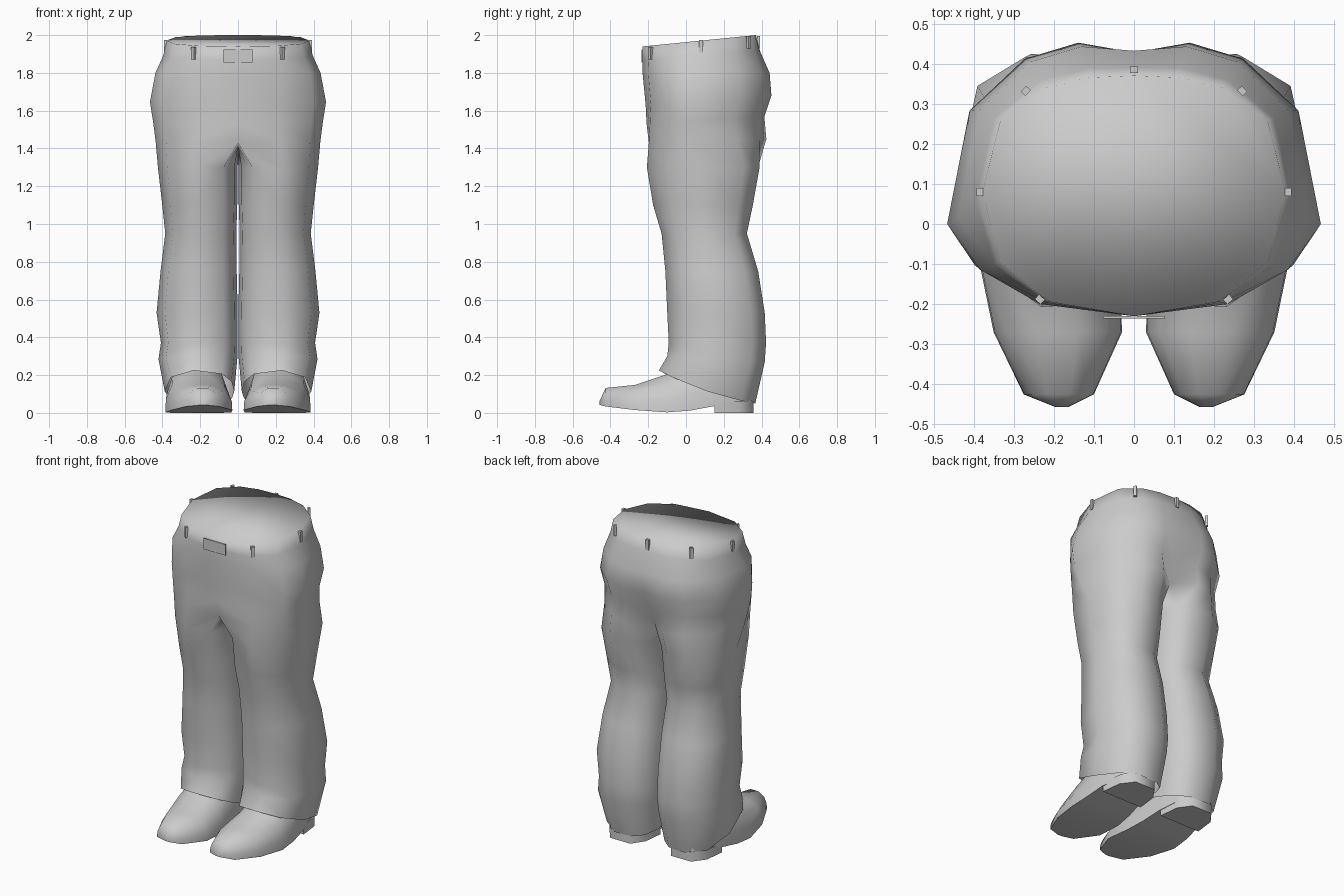
import bpy, bmesh
from math import sin, cos, radians, atan2
from mathutils import Matrix

if "Cube" in bpy.data.objects:
    bpy.data.objects.remove(bpy.data.objects["Cube"])


def spow(v, p):
    return abs(v) ** p * (1 if v >= 0 else -1)


def finish(name, bm, mirror=True, angle=None):
    bmesh.ops.recalc_face_normals(bm, faces=bm.faces)
    me = bpy.data.meshes.new(name)
    bm.to_mesh(me)
    bm.free()
    ob = bpy.data.objects.new(name, me)
    bpy.context.collection.objects.link(ob)
    for p in me.polygons:
        p.use_smooth = angle is None
    if angle is not None:
        bpy.context.view_layer.objects.active = ob
        ob.select_set(True)
        bpy.ops.object.shade_smooth_by_angle(angle=radians(angle))
        ob.select_set(False)
    if mirror:
        m = ob.modifiers.new("Mirror", 'MIRROR')
        m.use_clip = True
        m.merge_threshold = 0.0005
    return ob


def bridge(bm, a, b, closed):
    n = len(a)
    for i in range(n if closed else n - 1):
        j = (i + 1) % n
        bm.faces.new((a[i], a[j], b[j], b[i]))


# Trousers: half of the seat, then one leg, mirrored
bm = bmesh.new()
SEAT_ANGLES = (-90, -60, -30, 0, 32, 60, 78, 90)
# front z, back z, half width, front y, back y, widest y, front power, front centre, back centre
SEAT = [
    (1.94, 2.00, .378, -.23, .37, .08, .85, 1, 1),
    (1.87, 1.92, .395, -.23, .395, .06, .85, 1, .99),
    (1.80, 1.80, .437, -.23, .45, .02, .9, 1, .96),
    (1.63, 1.68, .466, -.218, .46, .0, 1.1, .98, .93),
    (1.53, 1.57, .450, -.222, .422, .0, 1.05, .94, .88),
    (1.43, 1.45, .436, -.230, .432, .03, .95, .84, .75),
]
rings = []
for zf, zb, w, yf, yb, ym, pf, cf, cb in SEAT:
    ring = []
    for a in SEAT_ANGLES:
        c, s = cos(radians(a)), sin(radians(a))
        p = pf if a < 0 else .77
        y = ym + spow(s, p) * ((yb - ym) if s > 0 else (ym - yf))
        y *= {-90: cf, 90: cb}.get(a, 1)
        t = (y - yf) / (yb - yf)
        x = 0 if abs(a) == 90 else w * abs(c) ** p
        ring.append(bm.verts.new((x, y, zf + (zb - zf) * t)))
    rings.append(ring)
for a, b in zip(rings, rings[1:]):
    bridge(bm, a, b, False)
bm.faces.new(rings[0])

# Crotch saddle closes the last seat ring into a leg ring
saddle = [bm.verts.new((0, y, z)) for y, z in ((.19, 1.42), (.07, 1.405), (-.06, 1.41))]
prev = rings[-1] + saddle
LEG_ANGLES = (-125, -85, -40, 0, 40, 80, 108, 133, 157, 180, 206)
# z, inner x, outer x, front y, back y, outer front power
LEG = [
    (1.30, .0015, .424, -.208, .393, 1),
    (1.10, .004, .401, -.175, .357, .95),
    (.95, .009, .385, -.13, .325, .85),
    (.75, .007, .410, -.11, .385, .85),
    (.53, .0015, .431, -.10, .42, .85),
    (.37, .0015, .408, -.092, .427, .8),
    (.27, .004, .421, -.10, .42, .78),
    (.10, .020, .388, -.145, .37, .75),
]
for k, (z, xi, xo, yf, yb, pf) in enumerate(LEG):
    ring = []
    for a in LEG_ANGLES:
        p = pf if -90 < a < 0 else .78
        c, s = spow(cos(radians(a)), p), spow(sin(radians(a)), p)
        y = (yf + yb) / 2 + s * (yb - yf) / 2
        t = (y - yf) / (yb - yf)
        if k == len(LEG) - 1:
            zz = .225 - .27 * t + .095 * t * t      # slanted hem
        elif k == len(LEG) - 2:
            zz = z + .03 - .03 * t
        else:
            zz = z
        ring.append(bm.verts.new(((xi + xo) / 2 + c * (xo - xi) / 2, y, zz)))
    bridge(bm, prev, ring, True)
    prev = ring
finish("trousers", bm)

# Shoe: sections along y (y, inner x, outer x, bottom z, top z)
SHOE = [
    (-.457, .165, .195, .042, .065),
    (-.425, .10, .275, .034, .132),
    (-.27, .03, .35, .015, .148),
    (-.10, .035, .385, .003, .205),
    (.02, .05, .38, .012, .27),
    (.15, .07, .365, .036, .30),
    (.28, .09, .335, .042, .30),
    (.35, .14, .29, .042, .28),
]
SECTION = ((-1, 0), (-.98, .35), (-.78, .75), (-.32, 1), (.32, 1), (.78, .75), (.98, .35), (1, 0))
bm = bmesh.new()
prev = None
for y, xi, xo, zb, zt in SHOE:
    ring = [bm.verts.new(((xi + xo) / 2 + u * (xo - xi) / 2, y, zb + v * (zt - zb))) for u, v in SECTION]
    if prev:
        bridge(bm, prev, ring, True)
    else:
        bm.faces.new(ring)
    prev = ring
bm.faces.new(prev)
finish("shoes", bm, angle=75)

# Heel block
bm = bmesh.new()
outline = ((.075, .15), (.36, .15), (.345, .28), (.285, .358), (.145, .358), (.09, .28))
low, high = [[bm.verts.new((x, y, z)) for x, y in outline] for z in (0, .06)]
bridge(bm, low, high, True)
bm.faces.new(low)
bm.faces.new(high)
finish("heels", bm, angle=60)


def box(name, loc, size, turn=0, mirror=False):
    b = bmesh.new()
    bmesh.ops.create_cube(b, size=1, matrix=Matrix.Translation(loc)
                          @ Matrix.Rotation(turn, 4, 'Z') @ Matrix.Diagonal((*size, 1)))
    return finish(name, b, mirror, angle=30)


# Belt loops
for name, x, y, z in (("front_belt_loop", .235, -.188, 1.905),
                      ("side_belt_loop", .385, .08, 1.94),
                      ("back_side_belt_loop", .27, .332, 1.962),
                      ("back_belt_loop", 0, .385, 1.962)):
    turn = atan2(y - .08, x) + radians(90) if x else 0
    box(name, (x, y, z), (.02, .016, .066), turn, x > 0)

# Belt plate
box("belt_plate", (0, -.233, 1.89), (.155, .006, .07))
